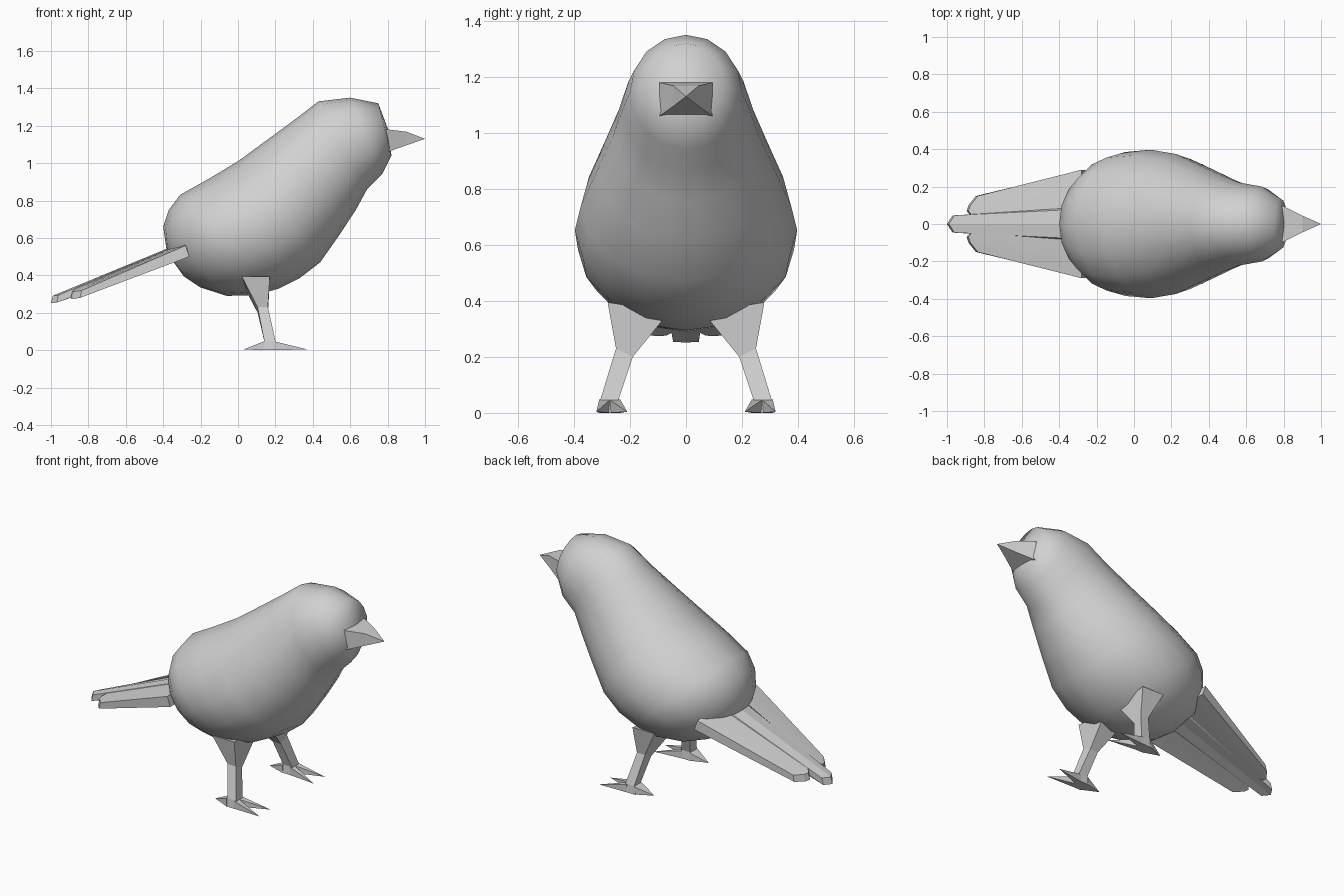
import bpy, bmesh, math
from mathutils import Vector

cube = bpy.data.objects.get("Cube")
if cube:
    bpy.data.objects.remove(cube, do_unlink=True)

GREY = (0.64, 0.64, 0.64, 1)
mat = bpy.data.materials.new("plain grey")
mat.use_nodes = True
mat.diffuse_color = GREY
bsdf = mat.node_tree.nodes["Principled BSDF"]
bsdf.inputs["Base Color"].default_value = GREY
bsdf.inputs["Roughness"].default_value = 0.8


def finish(name, bm, smooth=False):
    """Turn a bmesh into a named, coloured object."""
    bmesh.ops.recalc_face_normals(bm, faces=bm.faces)
    for f in bm.faces:
        f.smooth = smooth
    me = bpy.data.meshes.new(name)
    bm.to_mesh(me)
    bm.free()
    me.materials.append(mat)
    ob = bpy.data.objects.new(name, me)
    bpy.context.collection.objects.link(ob)
    return ob


def loft(bm, rings):
    """Skin a row of rings; a one-point ring closes to a tip."""
    rows = [[bm.verts.new(p) for p in r] for r in rings]
    for a, b in zip(rows, rows[1:]):
        n = max(len(a), len(b))
        for i in range(n):
            j = (i + 1) % n
            if len(a) == 1:
                bm.faces.new((a[0], b[j], b[i]))
            elif len(b) == 1:
                bm.faces.new((a[i], a[j], b[0]))
            else:
                bm.faces.new((a[i], a[j], b[j], b[i]))
    for end in (rows[0], rows[-1]):
        if len(end) > 2:
            bm.faces.new(end)


def rect_x(x, y0, y1, z0, z1):
    """Rectangle facing along x."""
    return [(x, y0, z0), (x, y1, z0), (x, y1, z1), (x, y0, z1)]


# Body and head: tilted oval rings (back x, z, belly x, z, half width)
sections = [
    (-.38, .52, -.20, .335, .15), (-.40, .66, -.06, .29, .26),
    (-.37, .75, .10, .295, .345), (-.31, .83, .22, .33, .385),
    (-.15, .92, .33, .385, .397), (0, 1.01, .44, .47, .375),
    (.15, 1.12, .545, .62, .315), (.30, 1.23, .63, .75, .26),
    (.43, 1.33, .69, .86, .222), (.60, 1.35, .77, .94, .20),
    (.75, 1.32, .82, 1.04, .135),
]
SIDES = 16
rings = [[(-.29, .0, .395)]]
for tx, tz, bx, bz, w in sections:
    top, bottom = Vector((tx, 0, tz)), Vector((bx, 0, bz))
    mid, up = (top + bottom) / 2, (top - bottom) / 2
    angles = [2 * math.pi * i / SIDES for i in range(SIDES)]
    rings.append([mid + up * math.cos(a) + Vector((0, w * math.sin(a), 0)) for a in angles])
rings.append([(.81, 0, 1.16)])
bm = bmesh.new()
loft(bm, rings)
finish("body", bm, smooth=True)

# Beak
bm = bmesh.new()
loft(bm, [rect_x(.74, -.095, .095, 1.06, 1.18), rect_x(.80, -.095, .095, 1.06, 1.18),
          rect_x(.90, -.045, .045, 1.095, 1.168), [(1, 0, 1.13)]])
finish("beak", bm)

# Tail: feather ribs fanned from root to tip (root y, tip x, tip y)
half = [(.29, -.845, .15), (.20, -.885, .10), (.14, -.895, .07),
        (.09, -.875, .045), (.08, -.97, .046)]
ribs = half + [(0, -1, 0)] + [(-r, x, -y) for r, x, y in reversed(half)]
ROOT = -.26
bm = bmesh.new()
rows = []
for root_y, tip_x, tip_y in ribs:
    crown = .03 * (1 - abs(root_y) / .29)
    tip_z = .50 + .377 * (tip_x - ROOT) + crown
    rows.append([(ROOT, root_y, .50), (tip_x, tip_y, tip_z),
                 (tip_x + .01, tip_y, tip_z + .04), (ROOT - .02, root_y, .56 + crown * .8)])
loft(bm, rows)
finish("tail", bm)

# Legs and feet, one per side
for side, label in ((1, "left"), (-1, "right")):
    def ring(x0, x1, y_in, z_in, y_out, z_out):
        return [(x0, side * y_in, z_in), (x1, side * y_in, z_in),
                (x1, side * y_out, z_out), (x0, side * y_out, z_out)]

    bm = bmesh.new()
    loft(bm, [ring(.02, .17, .06, .36, .28, .395), ring(.105, .16, .19, .20, .25, .23),
              ring(.14, .20, .24, .05, .305, .05)])
    finish(label + "_leg", bm)

    bm = bmesh.new()
    loft(bm, [ring(.14, .20, .24, .05, .305, .05), ring(.13, .21, .235, 0, .31, 0)])
    # Back toe, then the two front toes
    for x, y0, y1, tip_x, tip_y in ((.14, .235, .31, .03, .265),
                                    (.19, .27, .31, .37, .32), (.19, .235, .275, .37, .21)):
        loft(bm, [rect_x(x, side * y0, side * y1, 0, .048), [(tip_x, side * tip_y, .004)]])
    finish(label + "_foot", bm)
